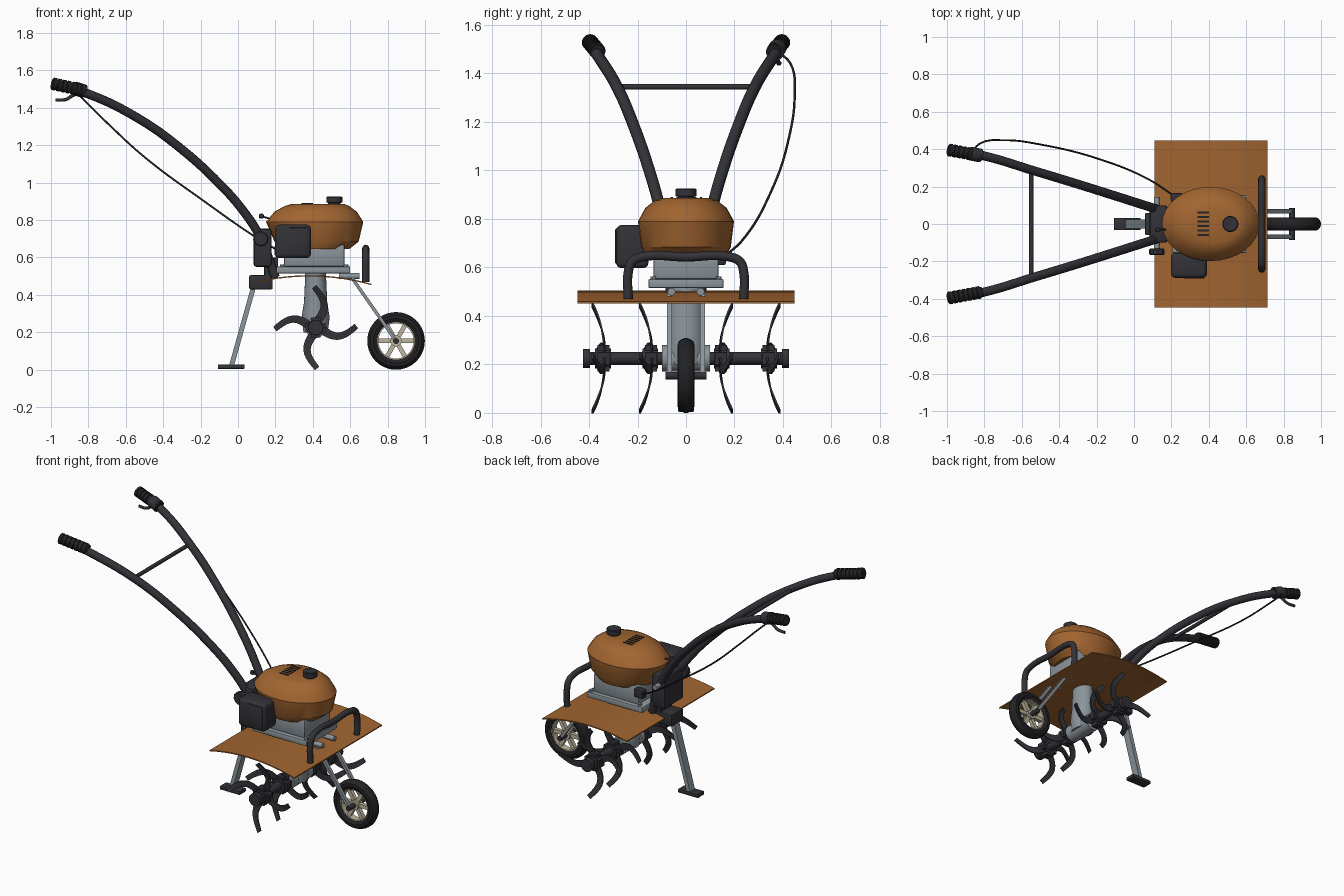
import bpy, bmesh, math
from mathutils import Vector

cube = bpy.data.objects.get("Cube")
if cube:
    bpy.data.objects.remove(cube)


def material(name, rgb):
    m = bpy.data.materials.new(name)
    m.use_nodes = True
    m.diffuse_color = (*rgb, 1)
    m.node_tree.nodes["Principled BSDF"].inputs["Base Color"].default_value = (*rgb, 1)
    return m


ORANGE = material("burnt orange paint", (0.36, 0.13, 0.03))
DARK = material("charcoal plastic", (0.032, 0.032, 0.039))
BLACK = material("black rubber", (0.016, 0.016, 0.018))
GREY = material("grey metal", (0.26, 0.30, 0.33))
CREAM = material("cream rim", (0.52, 0.47, 0.34))


def finish(name, bm, mat, angle=35):
    bmesh.ops.recalc_face_normals(bm, faces=bm.faces[:])
    me = bpy.data.meshes.new(name)
    bm.to_mesh(me)
    bm.free()
    me.materials.append(mat)
    me.shade_smooth()
    me.set_sharp_from_angle(angle=math.radians(angle))
    ob = bpy.data.objects.new(name, me)
    bpy.context.scene.collection.objects.link(ob)
    return ob


def loft(name, rings, mat, loop=False, angle=35):
    """Skin a list of rings, capping the ends unless they loop."""
    bm = bmesh.new()
    vs = [[bm.verts.new(p) for p in ring] for ring in rings]
    n = len(vs[0])
    pairs = list(zip(vs, vs[1:])) + ([(vs[-1], vs[0])] if loop else [])
    for a, b in pairs:
        for i in range(n):
            j = (i + 1) % n
            bm.faces.new((a[i], a[j], b[j], b[i]))
    if not loop:
        bm.faces.new(vs[0])
        bm.faces.new(vs[-1])
    return finish(name, bm, mat, angle)


def lathe(name, origin, axis, profile, mat, n=24, loop=False):
    """Turn (radius, height) points around an axis."""
    o, d = Vector(origin), Vector(axis).normalized()
    u = d.orthogonal().normalized()
    v = d.cross(u)
    rings = []
    for r, h in profile:
        ring = []
        for i in range(n):
            a = math.tau * i / n
            ring.append(o + d * h + (u * math.cos(a) + v * math.sin(a)) * r)
        rings.append(ring)
    return loft(name, rings, mat, loop)


def rod(name, p, q, r, mat, n=20):
    d = Vector(q) - Vector(p)
    return lathe(name, p, d, [(r, 0), (r, d.length)], mat, n)


def box(name, lo, hi, mat, bevel=0.008, segments=2):
    bm = bmesh.new()
    bmesh.ops.create_cube(bm, size=1)
    for v in bm.verts:
        v.co = [(a + b) / 2 + c * (b - a) for a, b, c in zip(lo, hi, v.co)]
    if bevel:
        bmesh.ops.bevel(bm, geom=bm.edges[:], offset=bevel, segments=segments,
                        affect='EDGES', profile=0.5)
    return finish(name, bm, mat)


def bar(name, p, q, wide, thick, mat):
    """Flat bar: wide along y, thick in the xz plane."""
    p, q = Vector(p), Vector(q)
    y = Vector((0, wide / 2, 0))
    t = (q - p).cross(y).normalized() * thick / 2
    return loft(name, [[c + y + t, c - y + t, c - y - t, c + y - t] for c in (p, q)], mat)


def tube(name, points, r, mat):
    cu = bpy.data.curves.new(name, 'CURVE')
    cu.dimensions = '3D'
    cu.bevel_depth, cu.bevel_resolution, cu.resolution_u = r, 4, 8
    cu.use_fill_caps = True
    sp = cu.splines.new('BEZIER')
    sp.bezier_points.add(len(points) - 1)
    for b, p in zip(sp.bezier_points, points):
        b.co = p
        b.handle_left_type = b.handle_right_type = 'AUTO'
    ob = bpy.data.objects.new(name, cu)
    bpy.context.scene.collection.objects.link(ob)
    cu.materials.append(mat)
    return ob


# Fender sheet, gently arched
fender = []
for i in range(13):
    x = 0.11 + 0.605 * i / 12
    z = 0.505 - 0.045 * ((x - 0.38) / 0.33) ** 2
    fender.append([(x, -0.447, z), (x, 0.447, z), (x, 0.447, z - 0.007), (x, -0.447, z - 0.007)])
loft("fender", fender, ORANGE)

# Engine block and hood
box("engine_flange", (0.205, -0.155, 0.515), (0.6, 0.155, 0.552), GREY, 0.006)
box("engine_block", (0.245, -0.135, 0.55), (0.57, 0.135, 0.67), GREY, 0.012)
hood = []
for z, x0, x1, w in ((0.645, 0.24, 0.595, 0.165), (0.685, 0.195, 0.645, 0.185),
                     (0.79, 0.15, 0.67, 0.198), (0.845, 0.195, 0.635, 0.168),
                     (0.875, 0.25, 0.595, 0.13), (0.887, 0.29, 0.565, 0.095)):
    hood.append([((x0 + x1) / 2 + (x1 - x0) / 2 * math.cos(a), w * math.sin(a), z)
                 for a in (math.tau * i / 32 for i in range(32))])
loft("engine_hood", hood, ORANGE, angle=30)
lathe("fuel_cap", (0.515, 0, 0.88), (0, 0, 1),
      [(0.034, 0), (0.034, 0.012), (0.043, 0.014), (0.043, 0.042), (0.038, 0.046)], DARK)
for i in range(6):
    y = -0.058 + 0.024 * i
    box("hood_vent", (0.34, y - 0.005, 0.884), (0.402, y + 0.005, 0.89), BLACK, 0)
for s in (-1, 1):
    rod("mount_bolt", (0.54, 0.06 * s, 0.5), (0.65, 0.06 * s, 0.5), 0.016, GREY)
    for x in (0.235, 0.58):
        rod("flange_bolt", (x, 0.135 * s, 0.55), (x, 0.135 * s, 0.563), 0.012, GREY, 6)

# Air filter on the right side, throttle box on the left
box("air_filter", (0.197, -0.288, 0.597), (0.39, -0.155, 0.775), DARK, 0.022, 3)
box("air_filter_panel", (0.27, -0.292, 0.615), (0.375, -0.28, 0.76), DARK, 0.004)
box("throttle_box", (0.195, 0.12, 0.61), (0.26, 0.165, 0.665), DARK)

# Front guard
guard = [(0.683, -0.238, 0.47), (0.683, -0.238, 0.58), (0.683, -0.222, 0.624),
         (0.683, -0.18, 0.643), (0.683, 0, 0.643)]
guard += [(x, -y, z) for x, y, z in reversed(guard[:-1])]
tube("front_guard", guard, 0.019, DARK)

# Handle brackets and clamp
box("lower_bracket", (0.06, -0.06, 0.43), (0.185, 0.06, 0.505), DARK, 0.006)
box("handle_bracket", (0.083, -0.1, 0.55), (0.18, 0.1, 0.755), DARK, 0.015)
box("bracket_neck", (0.14, -0.06, 0.49), (0.215, 0.06, 0.6), DARK, 0.006)
rod("clamp_bolt", (0.122, -0.15, 0.7), (0.122, 0.145, 0.7), 0.016, GREY)
lathe("clamp_knob", (0.122, -0.13, 0.7), (0, -1, 0), [(0.036, 0), (0.042, 0.008), (0.042, 0.03), (0.036, 0.036)], DARK, 10)
rod("choke_lever", (0.2, -0.03, 0.8), (0.125, -0.03, 0.82), 0.005, DARK, 10)
box("choke_tip", (0.112, -0.042, 0.808), (0.138, -0.018, 0.834), DARK, 0.008)

# Handlebars with ribbed grips
side = ((-0.805, 0.365, 1.476), (-0.527, 0.282, 1.34), (-0.313, 0.217, 1.188), (-0.1, 0.15, 0.995),
        (0.035, 0.107, 0.84), (0.115, 0.082, 0.715), (0.2, 0.06, 0.495))
ribs = [(0.026, 0)]
for i in range(7):
    h = 0.006 + i * 0.026
    ribs += [(0.034, h), (0.034, h + 0.016), (0.029, h + 0.018), (0.029, h + 0.024)]
ribs.append((0.028, 0.19))
for s in (-1, 1):
    path = [(x, y * s, z) for x, y, z in side]
    tube("handlebar", [(-0.97, 0.395 * s, 1.522)] + path, 0.024, DARK)
    lathe("grip", (-0.995, 0.397 * s, 1.53), (0.19, -0.035 * s, -0.042), ribs, BLACK)
rod("crossbar", (-0.55, -0.285, 1.345), (-0.55, 0.285, 1.345), 0.012, DARK)

# Clutch lever and cable on the left grip
rod("lever_clamp", (-0.875, 0.377, 1.505), (-0.82, 0.366, 1.487), 0.037, DARK)
tube("clutch_lever", [(-0.84, 0.37, 1.475), (-0.88, 0.375, 1.468), (-0.92, 0.38, 1.445),
                      (-0.975, 0.385, 1.442)], 0.009, DARK)
tube("clutch_cable", [(-0.87, 0.385, 1.488), (-0.82, 0.432, 1.438), (-0.7, 0.448, 1.32), (-0.5, 0.425, 1.137),
                      (-0.18, 0.345, 0.9), (0.085, 0.235, 0.715), (0.2, 0.16, 0.645)], 0.005, BLACK)

# Gearbox column and case
column = []
for z, rx, ry in ((0.52, 0.055, 0.07), (0.36, 0.062, 0.075), (0.28, 0.075, 0.078), (0.2, 0.065, 0.075)):
    column.append([(0.415 + rx * math.cos(a), ry * math.sin(a), z)
                   for a in (math.tau * i / 28 for i in range(28))])
loft("gearbox_column", column, GREY)
rod("gear_case", (0.415, -0.1, 0.225), (0.415, 0.1, 0.225), 0.055, GREY)

# Tine axle, hubs and curved blades
AX, AZ = 0.415, 0.225
rod("tine_axle", (AX, -0.42, AZ), (AX, 0.42, AZ), 0.027, DARK)
for s in (-1, 1):
    rod("axle_end", (AX, 0.395 * s, AZ), (AX, 0.425 * s, AZ), 0.04, DARK)
    for y0 in (0.14, 0.335):
        rod("tine_hub", (AX, (y0 - 0.025) * s, AZ), (AX, (y0 + 0.04) * s, AZ), 0.042, DARK)
        for k in range(4):
            a = k * math.pi / 2
            out = Vector((-math.sin(a), 0, math.cos(a)))
            across = Vector((math.cos(a), 0, math.sin(a)))
            box_c = Vector((AX, (y0 + 0.005) * s, AZ)) + out * 0.042
            bar("tine_lug", box_c - out * 0.012, box_c + out * 0.012, 0.05, 0.05, DARK)
            rings = []
            for i in range(11):
                t = i / 10
                c = Vector((AX, (y0 + 0.05 * t * t) * s, AZ)) + out * (0.02 + 0.198 * t)
                c += across * (0.05 * math.sin(math.pi * t) - 0.008 * t)
                slope = 0.05 * math.pi * math.cos(math.pi * t) / 0.198
                w = (across - out * slope).normalized() * (0.024 - 0.009 * t)
                th = Vector((0, 0.004, 0))
                rings.append([c + w + th, c - w + th, c - w - th, c + w - th])
            loft("tine_blade", rings, DARK)

# Front transport wheel
WX, WZ = 0.845, 0.154
tyre = [(0.1, -0.024), (0.12, -0.035), (0.138, -0.033), (0.149, -0.02), (0.154, -0.006)]
tyre += [(r, -h) for r, h in reversed(tyre)]
lathe("tyre", (WX, 0, WZ), (0, 1, 0), tyre, BLACK, 40, True)
lathe("wheel_rim", (WX, 0, WZ), (0, 1, 0),
      [(0.106, -0.022), (0.094, -0.022), (0.094, 0.022), (0.106, 0.022)], CREAM, 40, True)
rod("wheel_hub", (WX, -0.026, WZ), (WX, 0.026, WZ), 0.03, CREAM)
for k in range(6):
    a = k * math.pi / 3
    d = Vector((math.cos(a), 0, math.sin(a)))
    c = Vector((WX, 0, WZ))
    bar("wheel_spoke", c + d * 0.02, c + d * 0.097, 0.026, 0.024, CREAM)
rod("wheel_axle", (WX, -0.085, WZ), (WX, 0.085, WZ), 0.016, DARK, 12)
for s in (-1, 1):
    bar("wheel_fork", (0.61, 0.068 * s, 0.49), (WX, 0.068 * s, WZ), 0.022, 0.018, GREY)

# Rear stand
bar("stand_leg", (0.085, 0, 0.45), (-0.035, 0, 0.02), 0.05, 0.026, GREY)
box("stand_foot", (-0.108, -0.033, 0.004), (0.035, 0.033, 0.028), DARK, 0.005)
